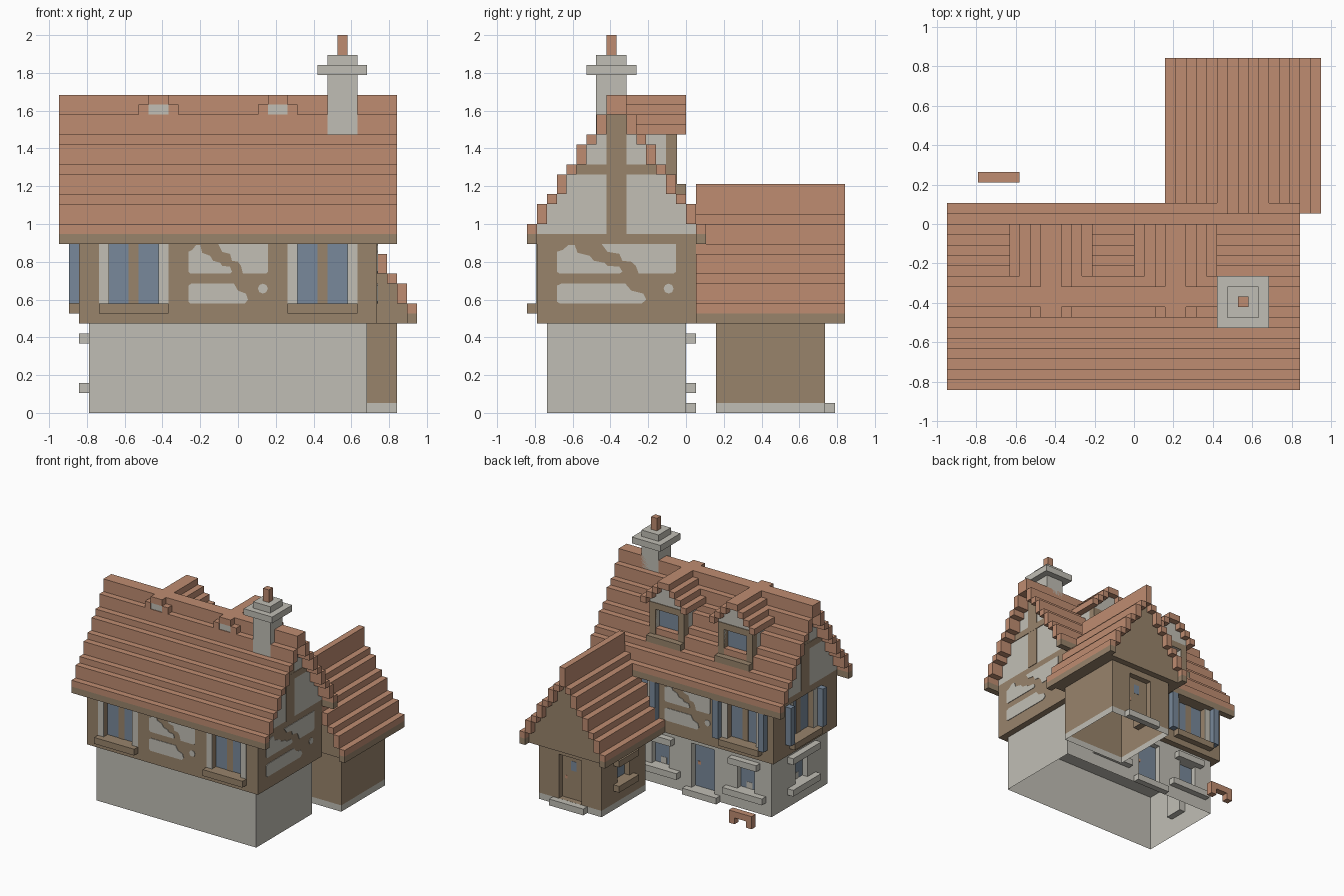
import bpy, bmesh, math
from mathutils import Vector

if "Cube" in bpy.data.objects:
    bpy.data.objects.remove(bpy.data.objects["Cube"])

U = 2 / 38  # one building block


def material(name, rgb):
    m = bpy.data.materials.new(name)
    m.diffuse_color = (*rgb, 1)
    m.use_nodes = True
    m.node_tree.nodes["Principled BSDF"].inputs["Base Color"].default_value = m.diffuse_color
    return m


TILE = material("clay_tile", (0.52, 0.265, 0.165))
WOOD = material("timber", (0.315, 0.23, 0.148))
STONE = material("stone", (0.53, 0.515, 0.46))
PLASTER = material("plaster", (0.54, 0.52, 0.46))
BLUE = material("blue_glass", (0.19, 0.25, 0.325))


def prism(name, base, direction, mat):
    """Extrude a flat outline (in blocks) along a direction."""
    bm = bmesh.new()
    face = bm.faces.new([bm.verts.new(Vector(p) * U) for p in base])
    ext = bmesh.ops.extrude_face_region(bm, geom=[face])
    moved = [g for g in ext["geom"] if isinstance(g, bmesh.types.BMVert)]
    bmesh.ops.translate(bm, verts=moved, vec=Vector(direction) * U)
    if len(bm.faces) == len(base) + 1:  # close the start of the extrusion
        bmesh.ops.holes_fill(bm, edges=bm.edges, sides=0)
    bmesh.ops.recalc_face_normals(bm, faces=bm.faces)
    me = bpy.data.meshes.new(name)
    bm.to_mesh(me)
    bm.free()
    me.materials.append(mat)
    ob = bpy.data.objects.new(name, me)
    bpy.context.collection.objects.link(ob)
    return ob


def box(name, x, y, z, mat):
    (x0, x1), (y0, y1) = x, y
    return prism(name, [(x0, y0, z[0]), (x1, y0, z[0]), (x1, y1, z[0]), (x0, y1, z[0])],
                 (0, 0, z[1] - z[0]), mat)


def panel(name, axis, at, out, pts, mat, depth=0.08):
    """Thin plate on a wall: axis is the wall normal, out its sign, pts are (along, z)."""
    base = [(s, at, z) if axis == "y" else (at, s, z) for s, z in pts]
    d = out * depth
    return prism(name, base, (0, d, 0) if axis == "y" else (d, 0, 0), mat)


def rect(s0, s1, z0, z1):
    return [(s0, z0), (s1, z0), (s1, z1), (s0, z1)]


def ledge(name, axis, at, out, s, z, mat):
    """One-block-deep bar standing out from a wall."""
    panel(name, axis, at, out, rect(*s, *z), mat, 1)


def recess(wall, axis, at, out, s0, s1, z0, z1, mat):
    """Cut a one-block-deep pocket in a wall and line its back with a pane."""
    cutter = panel("cutter", axis, at + out * 0.5, -out, rect(s0, s1, z0, z1),
                   wall.data.materials[0], 1.5)
    cutter.hide_render = True
    mod = wall.modifiers.new("pocket", "BOOLEAN")
    mod.operation, mod.solver, mod.object = "DIFFERENCE", "EXACT", cutter
    bpy.context.view_layer.update()
    cut = bpy.data.meshes.new_from_object(wall.evaluated_get(bpy.context.evaluated_depsgraph_get()))
    wall.modifiers.clear()
    wall.data = cut
    bpy.data.objects.remove(cutter)
    panel("pane", axis, at - out, out, rect(s0, s1, z0, z1), mat)


def open_bottom(ob, top_too=False):
    """Remove the floor (and optionally the top) of a hollow wall block."""
    bm = bmesh.new()
    bm.from_mesh(ob.data)
    zs = [v.co.z for v in bm.verts]
    ends = [min(zs)] + ([max(zs)] if top_too else [])
    gone = [f for f in bm.faces if any(all(abs(v.co.z - e) < 1e-4 for v in f.verts) for e in ends)]
    bmesh.ops.delete(bm, geom=gone, context="FACES")
    bm.to_mesh(ob.data)
    bm.free()


def stepped(tops, centre, floor):
    """Stair outline under a roof; tops run from ridge outward, as (in, out, height)."""
    right = []
    for w0, w1, h in tops:
        right += [(w0, h), (w1, h)]
    right = right[1:] + [(right[-1][0], floor)]
    return [(centre + w, h) for w, h in right] + [(centre - w, h) for w, h in reversed(right)]


# ---------- main house walls ----------
ground = box("stone_ground_floor", (-15, 13), (-14, 0), (0, 9), STONE)
upper = box("timber_upper_floor", (-16, 14), (-15, 1), (9, 18), WOOD)

# ---------- main roof: stepped rows either side of the ridge ----------
MAIN = [32, 30, 28, 27, 25, 24, 22, 21, 19, 18]
box("roof_ridge", (-18, 16), (-8, -6), (30, 32), TILE)
for i in range(1, 9):
    for y0 in (-8 - i, -7 + i):
        box("roof_row", (-18, 16), (y0, y0 + 1), (MAIN[i + 1], MAIN[i]), TILE)
for y0 in (-16, 1):
    box("eave_beam", (-18, 16), (y0, y0 + 1), (17, 18), WOOD)

# gable walls fill the attic beneath the rows
inner = [(i, i + 1, MAIN[i + 1]) for i in range(8)]
prism("attic_gable", [(-16, y, z) for y, z in stepped(inner, -7, 18)], (30, 0, 0), PLASTER)
for at, out in ((14, 1), (-16, -1)):
    panel("gable_post", "x", at, out, rect(-8, -6, 18, 30), WOOD)
    panel("gable_rail", "x", at, out, rect(-11, -3, 24, 25), WOOD, 0.1)


# ---------- infill panels with a diagonal brace ----------
def infill(axis, at, out, s0, s1):
    k = (s1 - s0) / 8

    def put(pts):
        panel("plaster_infill", axis, at, out, [(s0 + s * k, z) for s, z in pts], PLASTER)
    put([(0.2, 14), (0, 14.2), (0, 16.2), (0.4, 16.4), (0.8, 16.9), (1.2, 16.9), (1.4, 16.1),
         (2.2, 15.8), (2.5, 15.3), (3.2, 15.1), (3.4, 14.8), (4.2, 14.7), (4.4, 14.2), (4.2, 14)])
    put([(3, 17), (8, 17), (8, 14.2), (7.8, 14), (5.5, 14), (5.3, 14.8), (5, 15.2),
         (4.4, 15.3), (4.2, 16), (3.4, 16.2)])
    put([(0.2, 11), (0, 11.2), (0, 12.8), (0.3, 13), (4.6, 13), (5, 12.3), (5.8, 12),
         (6, 11.4), (5.7, 11)])
    put([(7.5 + 0.5 / k * math.cos(a * math.pi / 4), 12.5 + 0.5 * math.sin(a * math.pi / 4))
         for a in range(8)])


infill("y", -15, -1, -5, 3)
infill("y", 1, 1, 3, -5)
infill("x", 14, 1, -13, -1)


# ---------- upper floor windows ----------
def window(axis, at, out, s0, shutters):
    s1, mid = s0 + 7, s0 + 3.5
    recess(upper, axis, at, out, s0 + 1, s1 - 1, 11, 17, BLUE)
    for s in (s0, s1 - 1):
        panel("window_surround", axis, at, out, rect(s, s + 1, 11, 17), PLASTER)
    panel("window_mullion", axis, at - out, out, rect(mid - 0.5, mid + 0.5, 11, 17), WOOD, 0.16)
    ledge("window_sill", axis, at, out, (s0, s1), (10, 11), WOOD)
    if shutters:
        for s in (s0 - 1, s1):
            ledge("window_shutter", axis, at, out, (s, s + 1), (11, 17), BLUE)


for s0 in (-14, 5):
    window("y", -15, -1, s0, False)
    window("y", 1, 1, s0, True)
window("x", -16, -1, -10, True)

# ---------- ground floor windows and door ----------
for axis, at, out, c, w in (("y", 0, 1, -10.5, 2.5), ("y", 0, 1, 4.5, 2.5), ("x", -15, -1, -7.5, 3.5)):
    recess(ground, axis, at, out, c - 1.5, c + 1.5, 3, 7, BLUE)
    panel("window_ornament", axis, at - out, out, rect(c - 0.5, c + 0.5, 3, 4), PLASTER, 0.12)
    ledge("stone_sill", axis, at, out, (c - 3.5, c + 3.5), (2, 3), STONE)
    ledge("stone_lintel", axis, at, out, (c - w, c + w), (7, 8), STONE)
recess(ground, "y", 0, 1, -5, -1, 1, 8, BLUE)
panel("door_knob", "y", -1, 1, rect(-2, -1.5, 4.5, 5), TILE, 0.16)
ledge("door_step", "y", 0, 1, (-6, 0), (0, 1), STONE)
open_bottom(ground)

# ---------- dormers on the back slope ----------
for c in (-8, 4):
    for w, y0 in ((0, -9), (1, -9), (2, -6), (3, -5)):
        for x0 in {c + w, c - w - 1}:
            box("dormer_roof_row", (x0, x0 + 1), (y0, 0), (31 - w, 32 - w), TILE)
    shape = stepped([(0, 1, 31), (1, 2, 30), (2, 3, 29)], c, 22)
    body = prism("dormer_body", [(x, -6, z) for x, z in shape], (0, 5, 0), PLASTER)
    panel("dormer_front_gable", "y", -8, -1, rect(c - 1, c + 1, 30, 31), PLASTER, 0.9)
    recess(body, "y", -1, 1, c - 2, c + 2, 23, 27, BLUE)
    for x0 in (c - 3.05, c + 2):
        box("dormer_post", (x0, x0 + 1.05), (-2, -0.9), (22, 28), WOOD)
    panel("dormer_lintel", "y", -1, 1, rect(c - 2, c + 2, 27, 28), WOOD, 0.1)
    ledge("dormer_sill", "y", -1, 1, (c - 3, c + 3), (22, 23), WOOD)

# ---------- chimney ----------
box("chimney_stack", (9, 12), (-9.05, -6), (28, 36), STONE)
box("chimney_collar", (8, 13), (-10, -5), (34, 35), STONE)
box("chimney_flue", (10, 11), (-8, -7), (36, 38), TILE)

# ---------- rear annex ----------
plinth = box("annex_plinth", (5, 16), (3, 14), (0, 1), STONE)
annex = box("annex_walls", (5, 16), (3, 14), (1, 9), WOOD)
ANNEX = [23, 20, 19, 17, 16, 14, 13, 11, 10]
for i in range(8):
    for x0 in {10 - i, 10 + i}:
        box("annex_roof_row", (x0, x0 + 1), (1, 16), (ANNEX[i + 1], ANNEX[i]), TILE)
for x0 in (3, 17):
    box("annex_eave_beam", (x0, x0 + 1), (1, 16), (9, 10), WOOD)
inner = [(max(i - 0.5, 0), i + 0.5, ANNEX[i + 1]) for i in range(7)]
prism("annex_gable", [(x, 2, z) for x, z in stepped(inner, 10.5, 9)], (0, 13, 0), WOOD)

# annex door and side window
recess(annex, "y", 14, 1, 8.5, 12.5, 1.01, 8, WOOD)
panel("annex_door_pane", "y", 13, 1, rect(10, 11, 5.5, 7), BLUE, 0.12)
panel("annex_door_knob", "y", 13, 1, rect(11.6, 12, 4, 4.5), TILE, 0.12)
ledge("annex_step", "y", 14, 1, (7.5, 13.5), (0, 1), STONE)
recess(annex, "x", 5, -1, 7, 10, 4, 7, BLUE)
for z in (3, 7):
    ledge("annex_window_bar", "x", 5, -1, (6, 11), (z, z + 1), WOOD)
open_bottom(annex)
open_bottom(plinth, True)

# ---------- garden bench ----------
box("bench_seat", (-15, -11), (4, 5), (1, 2), TILE)
for x0 in (-15, -12):
    box("bench_leg", (x0, x0 + 1), (4, 5), (0, 1), TILE)
